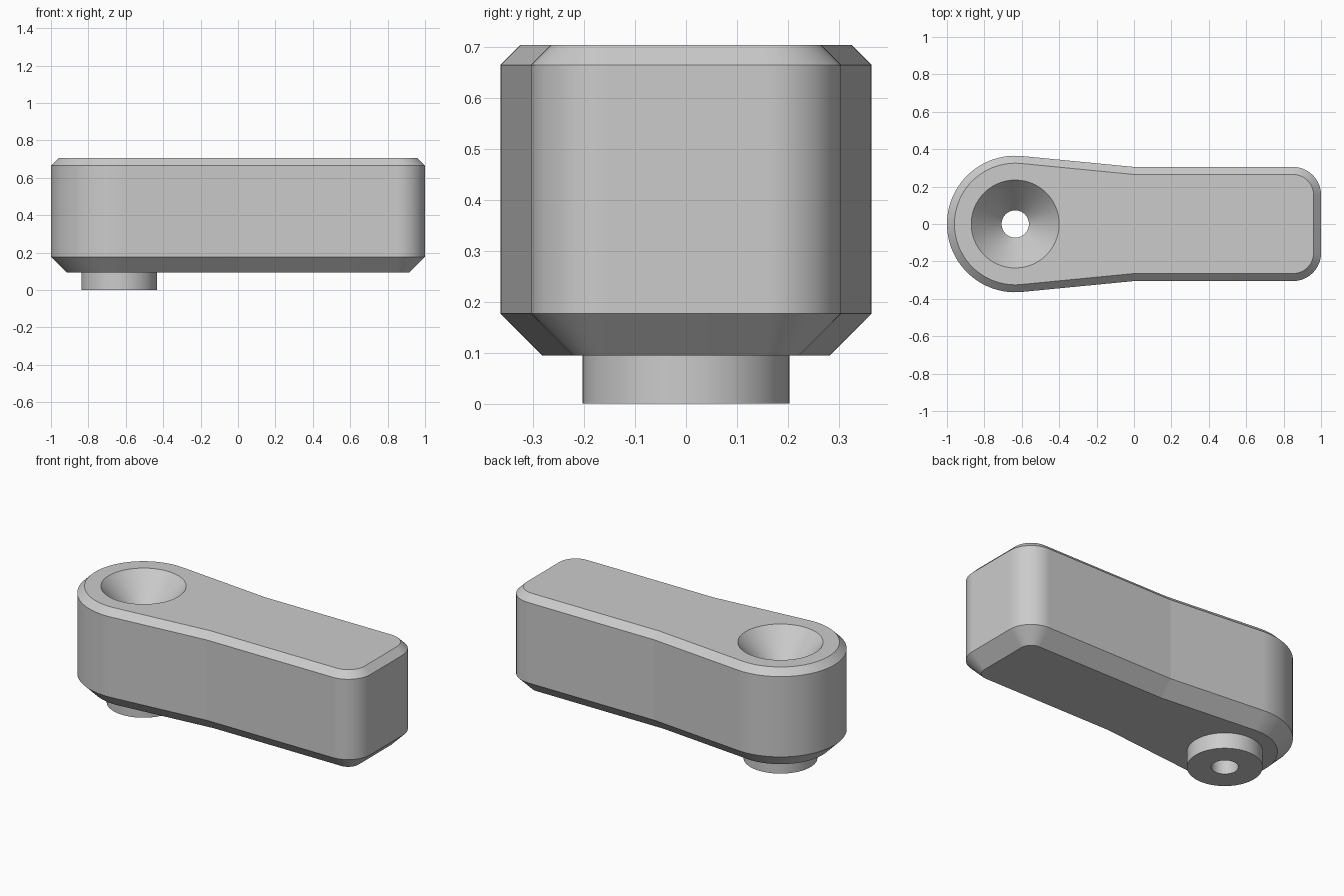
import bpy, bmesh
from math import sin, cos, tan, acos, atan2, hypot, pi, radians

cube = bpy.data.objects.get("Cube")
if cube:
    bpy.data.objects.remove(cube, do_unlink=True)

PIVOT_X, HEAD_R = -0.635, 0.365
HALF_W, CORNER_R = 0.305, 0.15
BOSS_R, BORE_R, SINK_R = 0.203, 0.073, 0.235
BASE_Z, TOP_Z = 0.095, 0.705
SINK_Z = TOP_Z - (SINK_R - BORE_R) / tan(radians(41))
SEGS = 96

gray = bpy.data.materials.new("light gray")
gray.use_nodes = True
gray.diffuse_color = (0.6, 0.6, 0.6, 1)
gray.node_tree.nodes["Principled BSDF"].inputs["Base Color"].default_value = (0.6, 0.6, 0.6, 1)


def arc(cx, cy, r, a0, a1, n):
    return [(cx + r * cos(a0 + (a1 - a0) * i / n), cy + r * sin(a0 + (a1 - a0) * i / n))
            for i in range(n + 1)]


def circle(r):
    return arc(PIVOT_X, 0, r, 0, 2 * pi, SEGS)[:-1]


# Angle at which the tapered flank touches the round head
touch = atan2(HALF_W, -PIVOT_X) + acos(HEAD_R / hypot(PIVOT_X, HALF_W))


def outline(inset):
    """Counter-clockwise lever outline, pulled inward by inset."""
    cx, cy, r = 1 - CORNER_R, HALF_W - CORNER_R, CORNER_R - inset
    waist = (-inset * tan((pi / 2 - touch) / 2), HALF_W - inset)
    return (arc(cx, -cy, r, -pi / 2, 0, 14) + arc(cx, cy, r, 0, pi / 2, 14) + [waist]
            + arc(PIVOT_X, 0, HEAD_R - inset, touch, 2 * pi - touch, 56)
            + [(waist[0], -waist[1])])


def add_ring(bm, points, z):
    return [bm.verts.new((x, y, z)) for x, y in points]


def skin(bm, rings):
    """Join successive rings with quads."""
    for low, high in zip(rings, rings[1:]):
        n = len(low)
        for i in range(n):
            j = (i + 1) % n
            bm.faces.new((low[i], low[j], high[j], high[i]))


def loop_edges(bm, ring):
    return [bm.edges.get((a, b)) or bm.edges.new((a, b))
            for a, b in zip(ring, ring[1:] + ring[:1])]


def cap_with_hole(bm, outer, hole, up):
    edges = loop_edges(bm, outer) + loop_edges(bm, hole)
    made = bmesh.ops.triangle_fill(bm, edges=edges, use_beauty=True, normal=(0, 0, up))
    for f in made["geom"]:
        if isinstance(f, bmesh.types.BMFace):
            f.normal_update()
            if f.normal.z * up < 0:
                f.normal_flip()


def finish(bm, name):
    mesh = bpy.data.meshes.new(name)
    bm.to_mesh(mesh)
    bm.free()
    mesh.materials.append(gray)
    ob = bpy.data.objects.new(name, mesh)
    bpy.context.collection.objects.link(ob)
    bpy.ops.object.select_all(action="DESELECT")
    ob.select_set(True)
    bpy.context.view_layer.objects.active = ob
    bpy.ops.object.shade_smooth_by_angle(angle=radians(30))
    return ob


# Lever body: chamfered outline, with openings at the pivot
bm = bmesh.new()
levels = [(0.082, BASE_Z), (0, 0.177), (0, 0.665), (0.04, TOP_Z)]
rings = [add_ring(bm, outline(d), z) for d, z in levels]
skin(bm, rings)
cap_with_hole(bm, rings[-1], add_ring(bm, circle(SINK_R), TOP_Z), 1)
cap_with_hole(bm, rings[0], add_ring(bm, circle(BOSS_R), BASE_Z), -1)
body = finish(bm, "lever_body")

# Crisp crease where the taper meets the straight handle
for e in body.data.edges:
    if all(abs(body.data.vertices[v].co.x) < 0.01 for v in e.vertices):
        e.use_edge_sharp = True
weighted = body.modifiers.new("flat_flanks", "WEIGHTED_NORMAL")
weighted.keep_sharp = True

# Pivot boss, through bore and countersink in one turned profile
bm = bmesh.new()
profile = [(SINK_R, TOP_Z), (BORE_R, SINK_Z), (BORE_R, 0), (BOSS_R, 0), (BOSS_R, BASE_Z)]
skin(bm, [add_ring(bm, circle(r), z) for r, z in profile])
finish(bm, "pivot_boss_and_bore")
